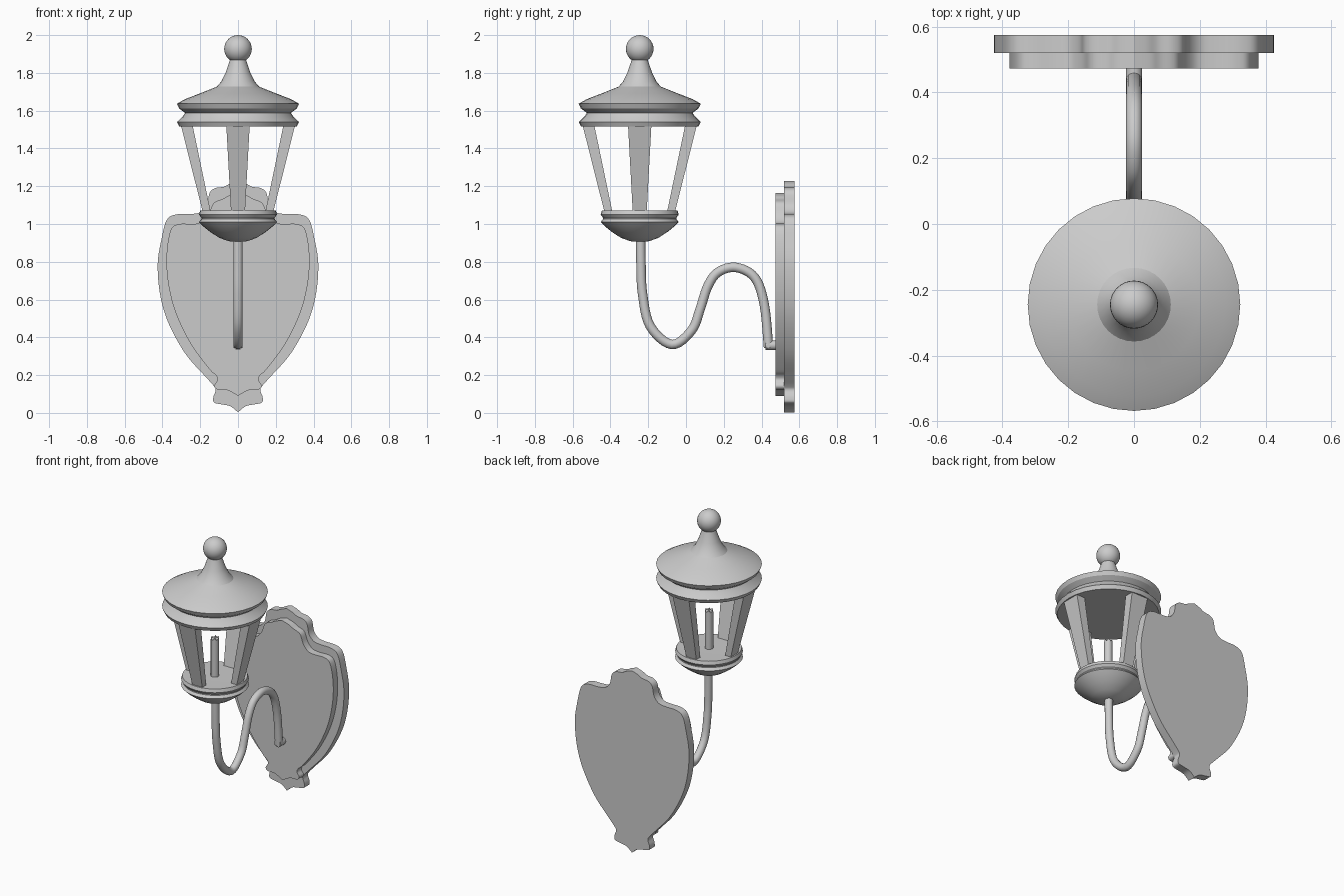
import bpy, bmesh
from math import sin, cos, pi
from mathutils import Vector, Matrix

if "Cube" in bpy.data.objects:
    bpy.data.objects.remove(bpy.data.objects["Cube"])

AXIS_Y = -0.245  # lantern axis

metal = bpy.data.materials.new("grey metal")
metal.use_nodes = True
grey = (0.6, 0.6, 0.6, 1)
metal.diffuse_color = grey
metal.node_tree.nodes["Principled BSDF"].inputs["Base Color"].default_value = grey


def finish(name, bm, smooth=None):
    bmesh.ops.recalc_face_normals(bm, faces=bm.faces)
    mesh = bpy.data.meshes.new(name)
    bm.to_mesh(mesh)
    bm.free()
    mesh.materials.append(metal)
    obj = bpy.data.objects.new(name, mesh)
    bpy.context.collection.objects.link(obj)
    if smooth:
        bpy.ops.object.select_all(action="DESELECT")
        obj.select_set(True)
        bpy.context.view_layer.objects.active = obj
        bpy.ops.object.shade_smooth_by_angle(angle=smooth)
    return obj


def spline(points, steps):
    """Catmull-Rom curve through the points, with free ends."""
    p = [Vector(q) for q in points]
    p = [p[0]] + p + [p[-1]]
    out = []
    for a, b, c, d in zip(p, p[1:], p[2:], p[3:]):
        for i in range(steps):
            t = i / steps
            out.append(0.5 * (2 * b + (c - a) * t + (2 * a - 5 * b + 4 * c - d) * t ** 2
                              + (3 * b - a - 3 * c + d) * t ** 3))
    return out + [p[-1]]


def lathe(name, profile, sides=32):
    bm = bmesh.new()
    verts = [bm.verts.new((r, AXIS_Y, z)) for r, z in profile]
    edges = [bm.edges.new(pair) for pair in zip(verts, verts[1:])]
    bmesh.ops.spin(bm, geom=verts + edges, cent=(0, AXIS_Y, 0), axis=(0, 0, 1),
                   angle=2 * pi, steps=sides)
    bmesh.ops.remove_doubles(bm, verts=bm.verts, dist=0.0005)
    return finish(name, bm, 0.45)


def tube(name, path, radius, sides=16):
    """Round tube along a path in the YZ plane."""
    bm = bmesh.new()
    rings = []
    for i, p in enumerate(path):
        along = (path[min(i + 1, len(path) - 1)] - path[max(i - 1, 0)]).normalized()
        side = Vector((0, -along.z, along.y))
        rings.append([bm.verts.new(p + radius * (Vector((cos(a), 0, 0)) + side * sin(a)))
                      for a in (2 * pi * k / sides for k in range(sides))])
    for r, s in zip(rings, rings[1:]):
        for k in range(sides):
            n = (k + 1) % sides
            bm.faces.new((r[k], r[n], s[n], s[k]))
    bm.faces.new(rings[0])
    bm.faces.new(rings[-1])
    return finish(name, bm, 0.7)


def plate(name, half, y_front, y_back):
    """Mirrored outline extruded backwards."""
    right = spline(half, 5)
    outline = right + [Vector((-p.x, p.y)) for p in reversed(right[1:-1])]
    bm = bmesh.new()
    face = bm.faces.new([bm.verts.new((p.x, y_front, p.y)) for p in outline])
    ext = bmesh.ops.extrude_face_region(bm, geom=[face], use_keep_orig=True)
    moved = [v for v in ext["geom"] if isinstance(v, bmesh.types.BMVert)]
    bmesh.ops.translate(bm, verts=moved, vec=(0, y_back - y_front, 0))
    return finish(name, bm, 0.5)


# Wall plate in two layers
plate("wall_plate_back", [
    (0, 1.228), (.04, 1.215), (.075, 1.197), (.12, 1.19), (.15, 1.165), (.165, 1.1),
    (.2, 1.062), (.25, 1.053), (.33, 1.05), (.378, 1.02), (.405, .92), (.425, .79),
    (.413, .63), (.37, .48), (.28, .315), (.175, .195), (.13, .145), (.118, .12),
    (.13, .085), (.127, .055), (.085, .045), (.04, .035), (0, .003)], .52, .575)
plate("wall_plate_front", [
    (0, 1.165), (.05, 1.15), (.08, 1.133), (.13, 1.11), (.155, 1.05), (.19, 1.01),
    (.24, 1.0), (.31, 1.0), (.355, .97), (.378, .84), (.37, .69), (.33, .53),
    (.25, .365), (.15, .23), (.118, .2), (.108, .175), (.125, .145), (.11, .125),
    (.055, .12), (0, .09)], .473, .522)

# Swan-neck arm and its wall stub
arm = [(0, -.24, .93), (0, -.238, .78), (0, -.23, .63), (0, -.19, .46), (0, -.075, .362),
       (0, .03, .437), (0, .075, .55), (0, .115, .67), (0, .17, .745), (0, .265, .77),
       (0, .365, .715), (0, .415, .57), (0, .437, .345)]
tube("arm", spline(arm, 6), .025)
tube("arm_stub", [Vector((0, .42, .358)), Vector((0, .48, .358))], .025)

# Lantern base, roof and finial
lathe("lantern_base", [
    (0, 1.07), (.2, 1.072), (.207, 1.05), (.194, 1.033), (.194, 1.026), (.207, 1.01),
    (.187, .99), (.15, .96), (.1, .927), (.05, .909), (0, .905)])
lathe("lantern_roof", [
    (0, 1.88), (.04, 1.88), (.047, 1.855), (.066, 1.8), (.088, 1.755), (.112, 1.727),
    (.2, 1.692), (.28, 1.661), (.323, 1.637), (.312, 1.612), (.28, 1.588), (.292, 1.57),
    (.323, 1.54), (.311, 1.515), (0, 1.515)])
bm = bmesh.new()
bmesh.ops.create_uvsphere(bm, u_segments=32, v_segments=16, radius=.073,
                          matrix=Matrix.Translation((0, AXIS_Y, 1.927)))
finish("finial_ball", bm, 0.6)

# Four tapered posts leaning outwards
for index, side in enumerate(("left", "back", "right", "front")):
    bm = bmesh.new()
    bmesh.ops.create_cube(bm, size=2)
    for v in bm.verts:
        top = v.co.z > 0
        mid, thick, width = (.272, .031, .062) if top else (.166, .021, .037)
        v.co = (mid + v.co.x * thick, v.co.y * width, 1.525 if top else 1.065)
    bmesh.ops.rotate(bm, verts=bm.verts, matrix=Matrix.Rotation(index * pi / 2, 3, "Z"))
    bmesh.ops.translate(bm, verts=bm.verts, vec=(0, AXIS_Y, 0))
    finish(side + "_post", bm)

# Candle with a notched rim
bm = bmesh.new()
bmesh.ops.create_cone(bm, cap_ends=True, cap_tris=True, segments=12, radius1=.026,
                      radius2=.026, depth=.25, matrix=Matrix.Translation((0, AXIS_Y, 1.19)))
rim = sorted((v for v in bm.verts if v.co.z > 1.3), key=lambda v: v.index)
for v in rim[::2]:
    v.co.z += .015
finish("candle", bm, 0.6)
